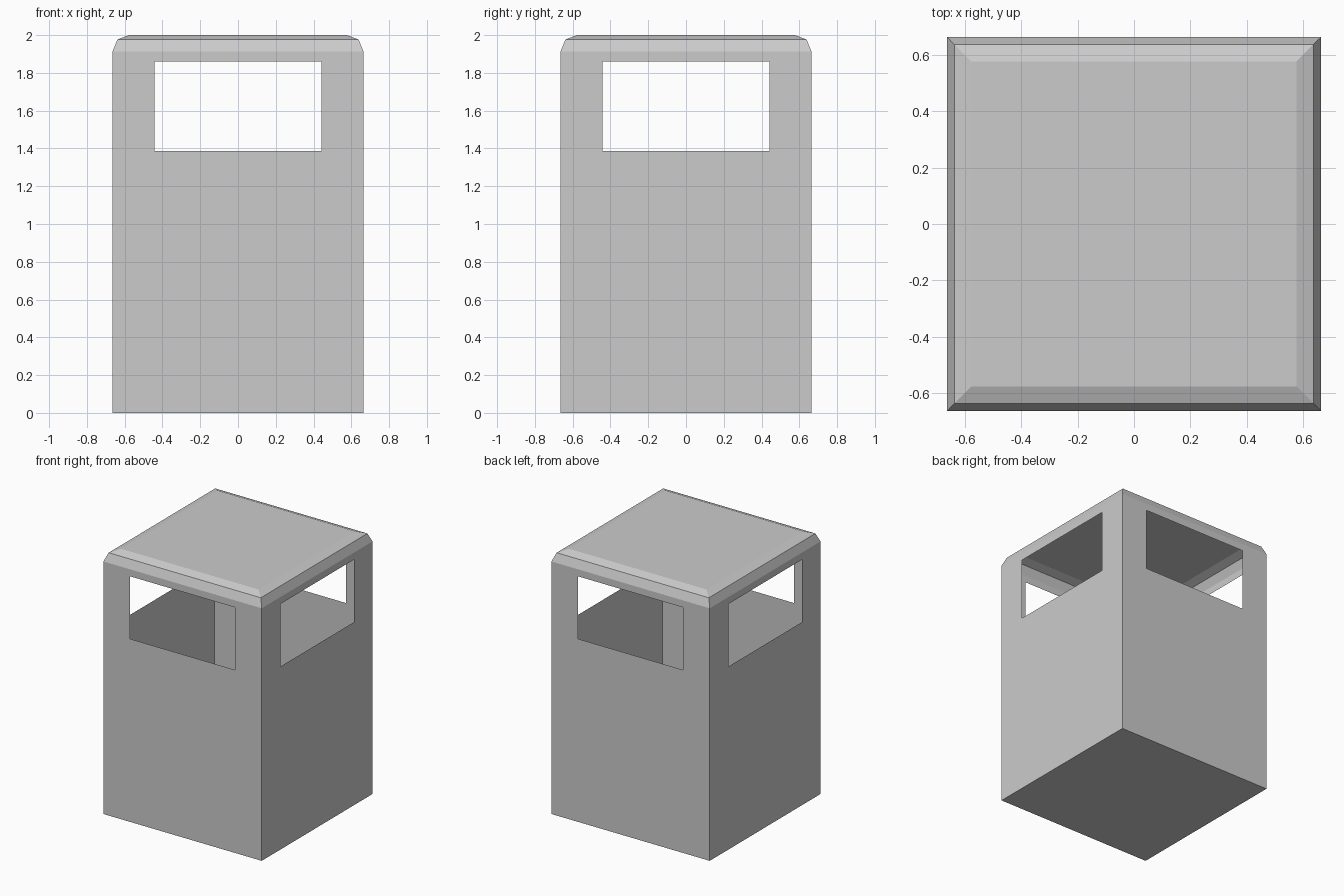
import bpy, bmesh
from mathutils import Matrix, Vector

if "Cube" in bpy.data.objects:
    bpy.data.objects.remove(bpy.data.objects["Cube"])

HALF = 0.664            # half width of the square bin
WALL_TOP = 1.914        # where the lid chamfer starts
WIN_HALF, WIN_LOW, WIN_HIGH = 0.441, 1.387, 1.861


def finish(bm, name):
    me = bpy.data.meshes.new(name)
    bm.to_mesh(me)
    bm.free()
    ob = bpy.data.objects.new(name, me)
    bpy.context.collection.objects.link(ob)
    return ob


# Bin body: thin-walled square box, open at the top, one opening per side
bm = bmesh.new()
bmesh.ops.create_cube(bm, size=1, matrix=Matrix.Translation((0, 0, WALL_TOP / 2))
                      @ Matrix.Diagonal((2 * HALF, 2 * HALF, WALL_TOP, 1)))
bm.normal_update()
top = [f for f in bm.faces if f.normal.z > 0.5]
sides = [f for f in bm.faces if abs(f.normal.z) < 0.5]
bmesh.ops.delete(bm, geom=top, context='FACES_ONLY')
bmesh.ops.inset_individual(bm, faces=sides, thickness=0.2)
for f in sides:
    mid = f.calc_center_median()
    across = Vector((0, 0, 1)).cross(f.normal).normalized()
    for v in f.verts:
        side = 1 if (v.co - mid).dot(across) > 0 else -1
        high = v.co.z > mid.z
        v.co = Vector((mid.x, mid.y, 0)) + across * side * WIN_HALF
        v.co.z = WIN_HIGH if high else WIN_LOW
bmesh.ops.delete(bm, geom=sides, context='FACES_ONLY')
finish(bm, "bin_body")

# Lid: two-step chamfer closing the top
bm = bmesh.new()
rings = [[bm.verts.new((sx * r, sy * r, z))
          for sx, sy in ((-1, -1), (1, -1), (1, 1), (-1, 1))]
         for r, z in ((HALF, WALL_TOP), (0.638, 1.977), (0.577, 2.0))]
for lower, upper in zip(rings, rings[1:]):
    for i in range(4):
        j = (i + 1) % 4
        bm.faces.new((lower[i], lower[j], upper[j], upper[i]))
bm.faces.new(rings[-1])
finish(bm, "bin_lid")
